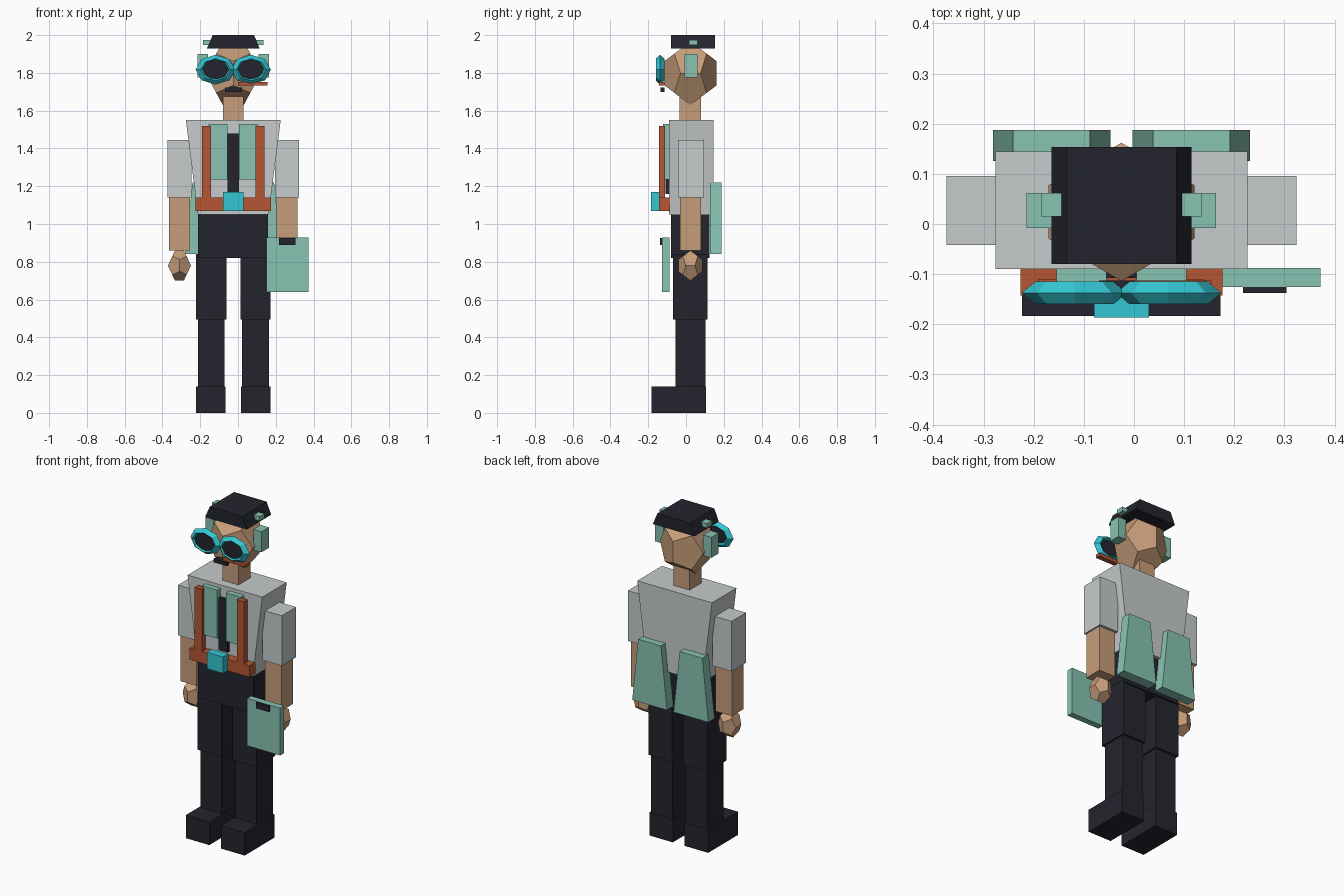
import bpy, bmesh, math
from mathutils import Vector

if "Cube" in bpy.data.objects:
    bpy.data.objects.remove(bpy.data.objects["Cube"])


def mat(name, r, g, b):
    m = bpy.data.materials.new(name)
    lin = [((c / 255 + 0.055) / 1.055) ** 2.4 for c in (r, g, b)]
    m.diffuse_color = (*lin, 1)
    m.use_nodes = True
    m.node_tree.nodes["Principled BSDF"].inputs["Base Color"].default_value = m.diffuse_color
    return m


BLACK = mat("charcoal", 36, 36, 47)
GREY = mat("light_grey", 198, 203, 203)
MINT = mat("mint", 136, 196, 178)
RUST = mat("rust_orange", 182, 86, 52)
CYAN = mat("cyan", 52, 198, 212)
SKIN = mat("skin", 198, 157, 122)


def finish(name, bm, material):
    bmesh.ops.recalc_face_normals(bm, faces=bm.faces)
    me = bpy.data.meshes.new(name)
    bm.to_mesh(me)
    bm.free()
    me.materials.append(material)
    ob = bpy.data.objects.new(name, me)
    bpy.context.collection.objects.link(ob)
    return ob


def box(name, material, x, y, z, top_x=None):
    """Box from ranges; top_x gives a different x range at the top."""
    bm = bmesh.new()
    bmesh.ops.create_cube(bm, size=1)
    for v in bm.verts:
        xr = top_x if top_x and v.co.z > 0 else x
        v.co = Vector([r[1] if c > 0 else r[0] for c, r in zip(v.co, (xr, y, z))])
    return finish(name, bm, material)


def dodecahedron(name, material, centre, half):
    """Twelve-sided solid whose extents are centre +- half."""
    p = (1 + math.sqrt(5)) / 2
    q = 1 / p
    s = (1, -1)
    pts = [(a, b, c) for a in s for b in s for c in s]
    for a in s:
        for b in s:
            pts += [(0, a * p, b * q), (a * q, 0, b * p), (a * p, b * q, 0)]
    bm = bmesh.new()
    for pt in pts:
        bm.verts.new(pt)
    bmesh.ops.convex_hull(bm, input=bm.verts)
    bmesh.ops.dissolve_limit(bm, angle_limit=0.02, verts=bm.verts, edges=bm.edges)
    for v in bm.verts:
        v.co = Vector([c + co / p * h for c, co, h in zip(centre, v.co, half)])
    return finish(name, bm, material)


def goggle_ring(name, cx, cy, cz):
    """Eight-sided ring with a diamond section, flattened in height."""
    bm = bmesh.new()
    rings = []
    for i in range(8):
        a = i * math.pi / 4
        section = []
        for r, dy in ((0.105, 0), (0.078, -0.0225), (0.051, 0), (0.078, 0.0225)):
            section.append(bm.verts.new((cx + r * math.cos(a), cy + dy,
                                         cz + 0.75 * r * math.sin(a))))
        rings.append(section)
    for i in range(8):
        a, b = rings[i], rings[(i + 1) % 8]
        for j in range(4):
            k = (j + 1) % 4
            bm.faces.new((a[j], a[k], b[k], b[j]))
    return finish(name, bm, CYAN)


def lens(name, cx, y0, y1, cz):
    bm = bmesh.new()
    bmesh.ops.create_cone(bm, cap_ends=True, segments=24, radius1=1, radius2=1, depth=1)
    for v in bm.verts:
        x, y, z = v.co
        v.co = (cx + 0.07 * x, y1 if z > 0 else y0, cz + 0.051 * y)
    return finish(name, bm, BLACK)


C = -0.025  # body centre line


def span(side, inner, outer):
    return tuple(sorted((C + side * inner, C + side * outer)))


for side, label in ((-1, "right"), (1, "left")):
    # Legs
    box(label + "_shoe", BLACK, span(side, 0.04, 0.198), (-0.183, 0.105), (0, 0.14))
    box(label + "_shin", BLACK, span(side, 0.046, 0.188), (-0.055, 0.102), (0.14, 0.5))
    box(label + "_thigh", BLACK, span(side, 0.037, 0.198), (-0.07, 0.115), (0.495, 0.84))
    # Arms
    box(label + "_sleeve", GREY, span(side, 0.22, 0.349), (-0.042, 0.096), (1.14, 1.445))
    box(label + "_forearm", SKIN, span(side, 0.23, 0.34), (-0.033, 0.08), (0.86, 1.14))
    dodecahedron(label + "_hand", SKIN, (C + side * 0.285, 0.023, 0.78), (0.061, 0.064, 0.08))
    # Coat details
    box(label + "_strap", RUST, span(side, 0.117, 0.166), (-0.143, -0.11), (1.13, 1.52))
    box(label + "_lapel", MINT, span(side, 0.03, 0.13), (-0.122, -0.088), (1.235, 1.53))
    box(label + "_coat_tail", MINT, span(side, 0.022, 0.256), (0.126, 0.187), (0.84, 1.22),
        top_x=span(side, 0.063, 0.216))
    # Head gear
    box(label + "_ear_cover", MINT, span(side, 0.134, 0.189), (-0.008, 0.062), (1.775, 1.9))
    box(label + "_hat_stud", MINT, span(side, 0.11, 0.16), (0.015, 0.062), (1.948, 1.975))
    goggle_ring(label + "_goggle_ring", C + side * 0.094, -0.1375, 1.817)
    lens(label + "_goggle_lens", C + side * 0.09, -0.153, -0.125, 1.819)

# Trunk
box("hips", BLACK, (-0.212, 0.16), (-0.08, 0.125), (0.82, 1.055))
box("torso", GREY, (-0.212, 0.162), (-0.09, 0.145), (1.05, 1.55), top_x=(-0.276, 0.226))
box("tie", BLACK, (-0.055, 0.005), (-0.108, -0.088), (1.16, 1.48))
box("belt", RUST, (-0.226, 0.176), (-0.143, -0.085), (1.07, 1.14))
box("buckle", CYAN, (-0.08, 0.03), (-0.186, -0.135), (1.07, 1.17))

# Head
box("neck", SKIN, (-0.08, 0.028), (-0.035, 0.08), (1.55, 1.68))
dodecahedron("head", SKIN, (C, 0.024, 1.798), (0.146, 0.138, 0.168))
box("hat", BLACK, (-0.165, 0.115), (-0.08, 0.154), (1.928, 2.0), top_x=(-0.134, 0.085))
box("moustache", BLACK, (-0.07, 0.02), (-0.135, -0.113), (1.7, 1.722))
box("cigar", RUST, (0.0, 0.155), (-0.143, -0.113), (1.732, 1.752))

# Carried case
box("case", MINT, (0.15, 0.372), (-0.126, -0.088), (0.64, 0.928))
box("case_clasp", BLACK, (0.217, 0.304), (-0.138, -0.12), (0.89, 0.927))
